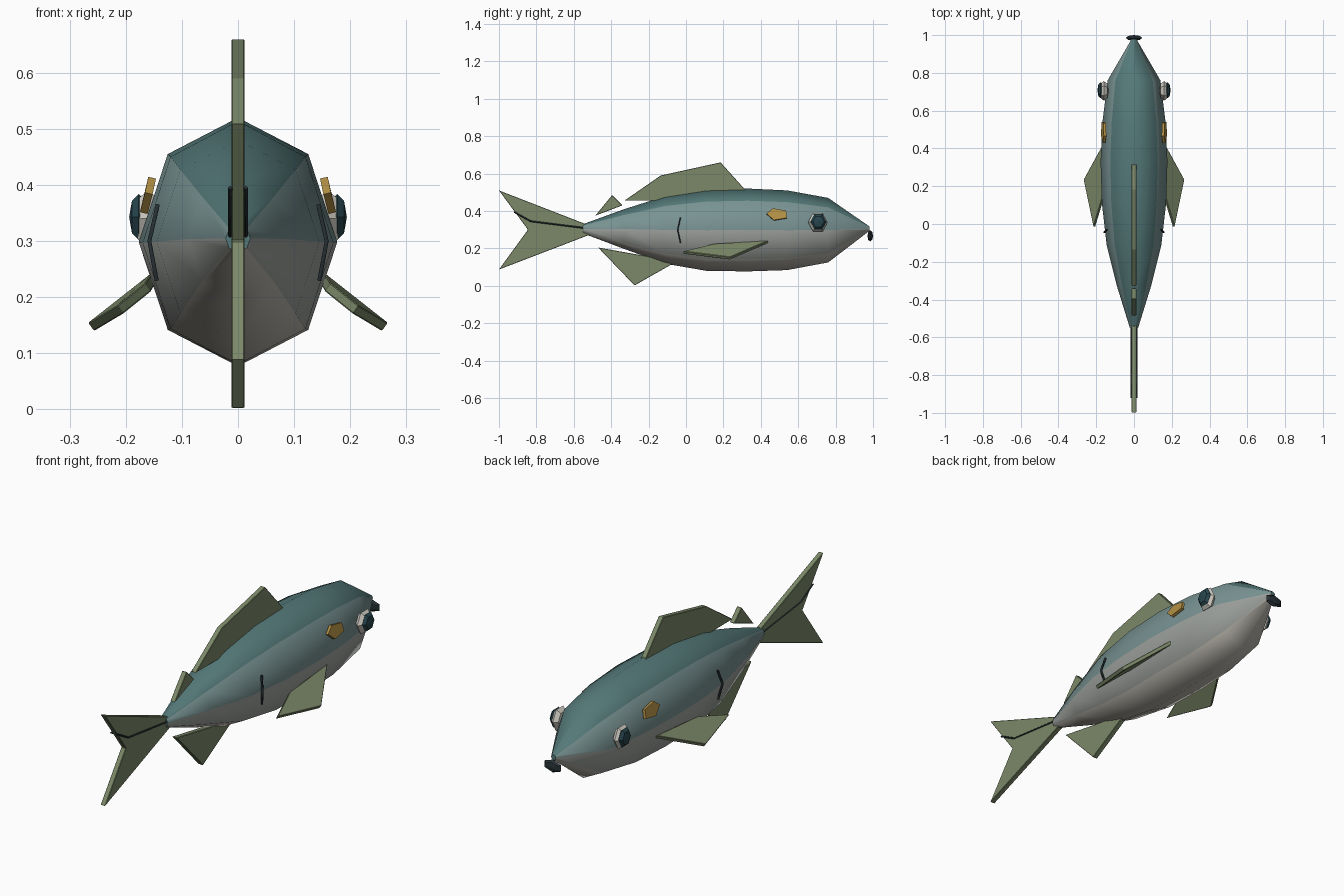
import bpy, bmesh, math
from mathutils import Vector

if "Cube" in bpy.data.objects:
    bpy.data.objects.remove(bpy.data.objects["Cube"])


def material(name, rgb):
    m = bpy.data.materials.new(name)
    m.diffuse_color = (*rgb, 1)
    m.use_nodes = True
    m.node_tree.nodes["Principled BSDF"].inputs["Base Color"].default_value = m.diffuse_color
    return m


TEAL = material("teal", (0.09, 0.19, 0.19))
GREY_TEAL = material("grey_teal", (0.19, 0.29, 0.29))
SILVER = material("silver", (0.34, 0.36, 0.34))
BELLY = material("belly", (0.48, 0.46, 0.41))
FIN = material("fin_green", (0.20, 0.25, 0.14))
DARK = material("dark", (0.02, 0.03, 0.035))
PUPIL = material("pupil", (0.02, 0.06, 0.075))
WHITE = material("eye_white", (0.62, 0.60, 0.54))
GOLD = material("gold", (0.45, 0.28, 0.06))


def finish(bm, name, *mats):
    bmesh.ops.recalc_face_normals(bm, faces=bm.faces)
    me = bpy.data.meshes.new(name)
    bm.to_mesh(me)
    bm.free()
    for m in mats:
        me.materials.append(m)
    ob = bpy.data.objects.new(name, me)
    bpy.context.collection.objects.link(ob)
    return ob


def plate(name, pts, thick, mat, bevel=0.0):
    """Polygon through pts, thickened evenly to both sides."""
    bm = bmesh.new()
    normal = Vector()
    vs = [Vector(p) for p in pts]
    for a, b in zip(vs, vs[1:] + vs[:1]):
        normal += a.cross(b)
    off = normal.normalized() * thick / 2
    lo = [bm.verts.new(v - off) for v in vs]
    hi = [bm.verts.new(v + off) for v in vs]
    bm.faces.new(lo[::-1])
    bm.faces.new(hi)
    for i in range(len(vs)):
        j = (i + 1) % len(vs)
        bm.faces.new((lo[i], lo[j], hi[j], hi[i]))
    ob = finish(bm, name, mat)
    if bevel:
        mod = ob.modifiers.new("bevel", 'BEVEL')
        mod.width, mod.segments = bevel, 1
    return ob


def blob(name, loc, radii, mat, axis='X', sides=6):
    """Low-poly flattened sphere with its pole on the given axis."""
    bm = bmesh.new()
    bmesh.ops.create_uvsphere(bm, u_segments=sides, v_segments=4, radius=1)
    for v in bm.verts:
        x, y, z = v.co
        p = (z, y, x) if axis == 'X' else (x, z, y)
        v.co = Vector(loc) + Vector([a * r for a, r in zip(p, radii)])
    return finish(bm, name, mat)


def line(name, pts, radius, mat):
    cu = bpy.data.curves.new(name, 'CURVE')
    cu.dimensions = '3D'
    cu.bevel_depth, cu.bevel_resolution = radius, 0
    cu.use_fill_caps = True
    sp = cu.splines.new('POLY')
    sp.points.add(len(pts) - 1)
    for p, co in zip(sp.points, pts):
        p.co = (*co, 1)
    cu.materials.append(mat)
    ob = bpy.data.objects.new(name, cu)
    bpy.context.collection.objects.link(ob)
    return ob


# body: eight-sided rings (y, half width, bottom z, top z)
RINGS = [(-0.55, 0.022, 0.28, 0.33), (-0.33, 0.09, 0.197, 0.41),
         (-0.11, 0.145, 0.118, 0.48), (0.11, 0.17, 0.08, 0.514),
         (0.33, 0.177, 0.077, 0.52), (0.54, 0.167, 0.084, 0.51),
         (0.76, 0.14, 0.125, 0.47), (0.98, 0.012, 0.293, 0.318)]
bm = bmesh.new()
rings = []
for y, w, z0, z1 in RINGS:
    rings.append([bm.verts.new((w * math.sin(k * math.pi / 4), y,
                  (z0 + z1) / 2 + (z1 - z0) / 2 * math.cos(k * math.pi / 4)))
                  for k in range(8)])
for a, b in zip(rings, rings[1:]):
    for k in range(8):
        f = bm.faces.new((a[k], a[(k + 1) % 8], b[(k + 1) % 8], b[k]))
        f.material_index = min(k, 7 - k)
        f.smooth = True
bm.faces.new(rings[0])
bm.faces.new(rings[-1][::-1])
finish(bm, "body", TEAL, GREY_TEAL, SILVER, BELLY)

# fins standing on the centre line, outlines as (y, z)
FINS = {
    "dorsal_fin": [(-0.33, 0.455), (-0.135, 0.59), (0.185, 0.66), (0.32, 0.51), (0.30, 0.455)],
    "small_back_fin": [(-0.485, 0.375), (-0.395, 0.485), (-0.34, 0.43)],
    "belly_fin": [(-0.47, 0.205), (-0.275, 0.002), (-0.05, 0.13)],
    "tail_fin": [(-0.51, 0.275), (-0.51, 0.32), (-1.0, 0.51), (-0.845, 0.30), (-1.0, 0.087)],
}
for name, outline in FINS.items():
    plate(name, [(0, y, z) for y, z in outline], 0.024, FIN, 0.002)

# mouth
blob("mouth", (0, 0.985, 0.267), (0.05, 0.015, 0.03), DARK, 'Y')

# paired parts on both flanks
for s, side in ((1, "right"), (-1, "left")):
    plate(f"side_fin_{side}", [(s * 0.15, 0.44, 0.235), (s * 0.262, 0.235, 0.147),
          (s * 0.21, -0.015, 0.178), (s * 0.16, 0.15, 0.218)], 0.018, FIN, 0.002)
    blob(f"eye_{side}", (s * 0.16, 0.705, 0.34), (0.026, 0.052, 0.058), WHITE)
    blob(f"pupil_{side}", (s * 0.177, 0.708, 0.343), (0.017, 0.043, 0.047), PUPIL)
    plate(f"cheek_spot_{side}", [(s * 0.159, 0.43, 0.385), (s * 0.153, 0.465, 0.413),
          (s * 0.156, 0.535, 0.40), (s * 0.165, 0.54, 0.362), (s * 0.168, 0.47, 0.35)],
          0.014, GOLD)
    line(f"gill_line_{side}", [(s * 0.143, -0.03, 0.365), (s * 0.158, -0.045, 0.30),
         (s * 0.145, -0.03, 0.23)], 0.005, DARK)
    line(f"tail_ray_{side}", [(s * 0.014, -0.92, 0.395), (s * 0.014, -0.83, 0.345),
         (s * 0.014, -0.55, 0.31)], 0.004, DARK)
